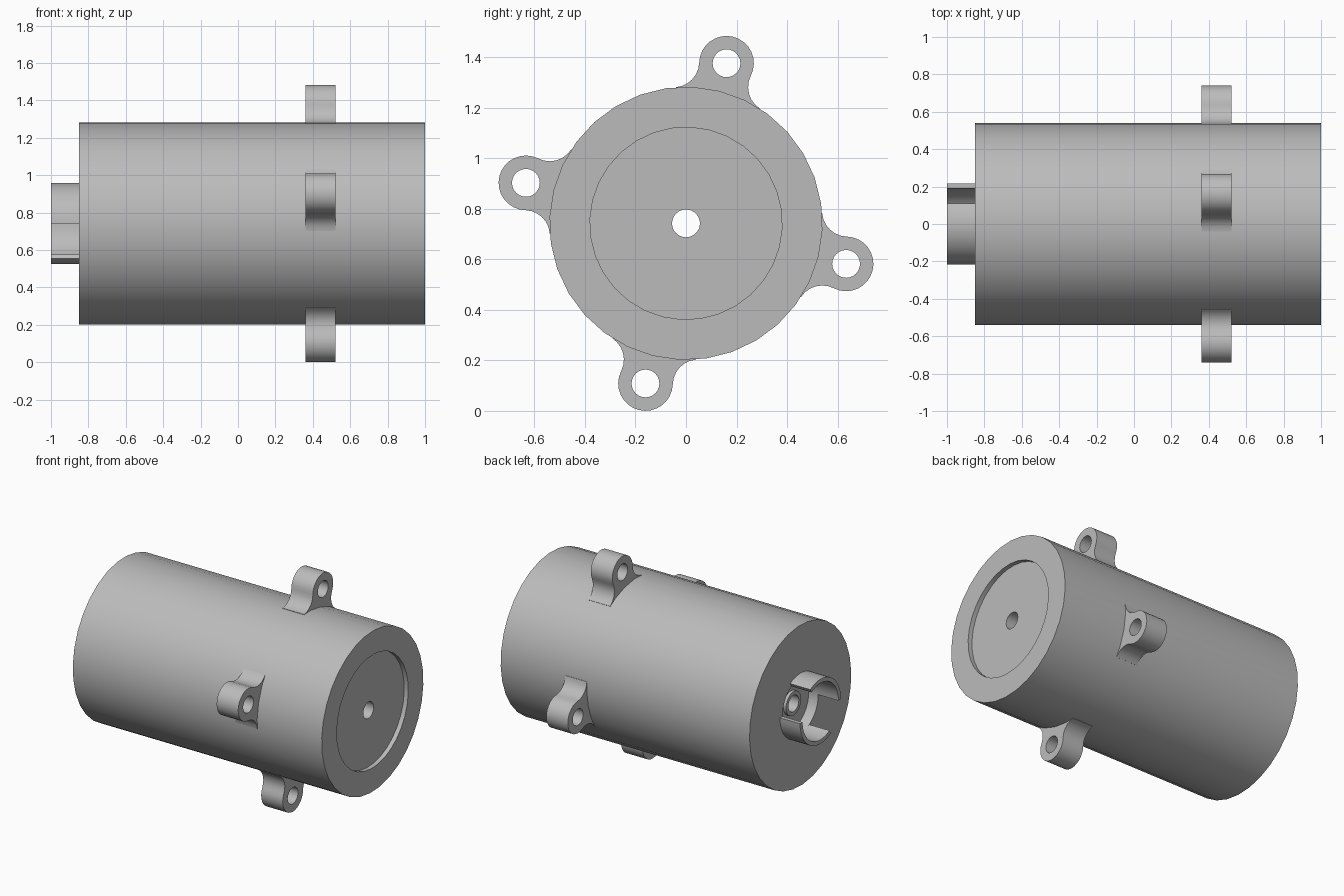
import bpy, bmesh
from math import sin, cos, pi, radians, degrees, acos, atan2
from mathutils import Matrix

if "Cube" in bpy.data.objects:
    bpy.data.objects.remove(bpy.data.objects["Cube"])

CENTRE_Z = 0.742
BODY_R, EAR_R, HOLE_R = 0.54, 0.108, 0.055
EAR_DIST, FILLET = 0.653, 0.1

grey = bpy.data.materials.new("plain grey")
grey.use_nodes = True
grey.diffuse_color = (0.5, 0.5, 0.5, 1)
grey.node_tree.nodes["Principled BSDF"].inputs["Base Color"].default_value = grey.diffuse_color

# Local x, y, z become world y, z, x, so outlines are drawn across the axis
TO_AXIS = Matrix(((0, 0, 1, 0), (1, 0, 0, 0), (0, 1, 0, CENTRE_Z), (0, 0, 0, 1)))


def arc(cx, cy, r, a0, a1, n):
    """Points on an arc, angles in degrees, both ends included."""
    steps = [radians(a0 + (a1 - a0) * i / n) for i in range(n + 1)]
    return [(cx + r * cos(a), cy + r * sin(a)) for a in steps]


def finish(name, bm):
    bmesh.ops.remove_doubles(bm, verts=bm.verts, dist=0.0002)
    bmesh.ops.recalc_face_normals(bm, faces=bm.faces)
    mesh = bpy.data.meshes.new(name)
    bm.to_mesh(mesh)
    bm.free()
    mesh.materials.append(grey)
    obj = bpy.data.objects.new(name, mesh)
    bpy.context.collection.objects.link(obj)
    bpy.ops.object.select_all(action='DESELECT')
    obj.select_set(True)
    bpy.context.view_layer.objects.active = obj
    bpy.ops.object.shade_smooth_by_angle(angle=radians(35))
    return obj


def plate(name, outlines, x0, x1, turn=0):
    """Extrude filled outlines (the later ones are holes) from x0 to x1."""
    curve = bpy.data.curves.new(name, 'CURVE')
    curve.dimensions, curve.fill_mode = '2D', 'BOTH'
    curve.extrude = (x1 - x0) / 2
    for points in outlines:
        spline = curve.splines.new('POLY')
        spline.points.add(len(points) - 1)
        for p, (u, v) in zip(spline.points, points):
            p.co = (u, v, 0, 1)
        spline.use_cyclic_u = True
    helper = bpy.data.objects.new(name + "_outline", curve)
    bm = bmesh.new()
    bm.from_mesh(helper.to_mesh())
    helper.to_mesh_clear()
    bpy.data.objects.remove(helper)
    bpy.data.curves.remove(curve)
    place = Matrix.Translation(((x0 + x1) / 2, 0, 0)) @ TO_AXIS
    bm.transform(place @ Matrix.Rotation(radians(turn), 4, 'Z'))
    return finish(name, bm)


def lathe(name, profile, sides, start):
    """Revolve a closed (x, radius) profile round the long axis."""
    bm = bmesh.new()
    rings = []
    for i in range(sides):
        a = radians(start) + 2 * pi * i / sides
        rings.append([bm.verts.new((x, r * cos(a), CENTRE_Z + r * sin(a))) for x, r in profile])
    n = len(profile)
    for i, ring in enumerate(rings):
        after = rings[(i + 1) % sides]
        for j in range(n):
            k = (j + 1) % n
            bm.faces.new((ring[j], ring[k], after[k], after[j]))
    return finish(name, bm)


# Main body: bored through, shallow recess on one end, socket with collar on the other
lathe("body", [(-0.85, BODY_R), (1, BODY_R), (1, 0.38), (0.97, 0.38),
               (0.97, HOLE_R), (-0.8, HOLE_R), (-0.8, 0.08), (-0.78, 0.08),
               (-0.78, 0.19), (-0.85, 0.19)], 32, 8.4)

# Mounting ears: round lug blended into the body by a fillet on each side
side_a, side_b = BODY_R + FILLET, EAR_R + FILLET
swing = acos((side_a**2 + EAR_DIST**2 - side_b**2) / (2 * side_a * EAR_DIST))
fx, fy = side_a * cos(swing), side_a * sin(swing)
lug_angle = degrees(atan2(fy, fx - EAR_DIST))
half = arc(fx, fy, FILLET, degrees(swing) - 180, lug_angle - 180, 6)
lug = arc(EAR_DIST, 0, EAR_R, lug_angle, -lug_angle, 16)[1:-1]
mirrored = [(u, -v) for u, v in reversed(half)]
inner = [(0.48, -fy * 0.8), (0.48, fy * 0.8)]
ear_outline = inner + half + lug + mirrored
ear_hole = arc(EAR_DIST, 0, HOLE_R, 0, 345, 23)
for i, label in enumerate(("top", "front", "bottom", "back")):
    plate("mounting_ear_" + label, [ear_outline, ear_hole], 0.36, 0.52, 75.8 + 90 * i)

# Socket collar: two opposite wall segments with gaps between them
for i, label in enumerate(("upper", "lower")):
    wall = arc(0, 0, 0.217, 60, 180, 16) + arc(0, 0, 0.19, 180, 60, 16)
    plate("socket_wall_" + label, [wall], -1, -0.849, 180 * i)
